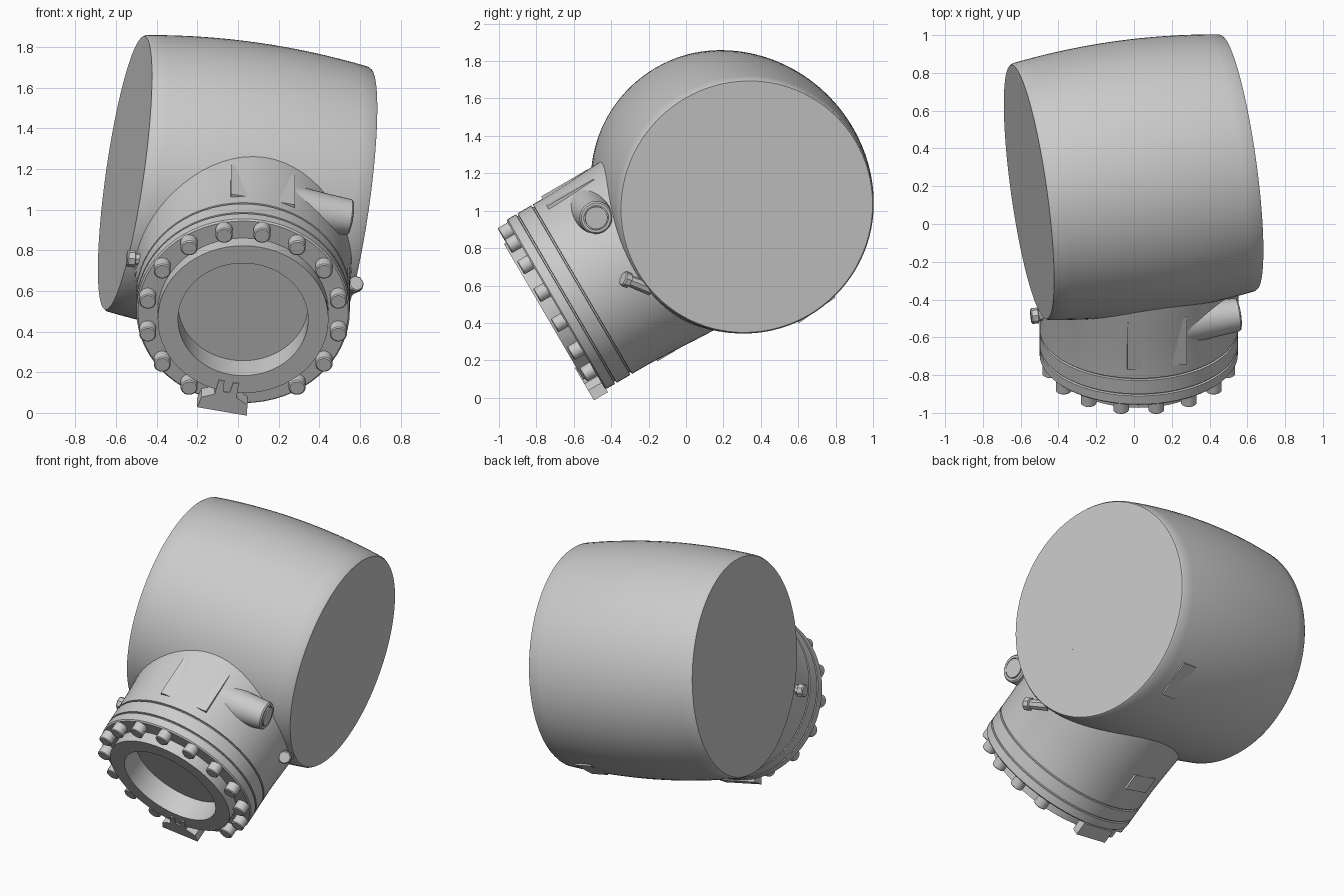
import bpy, bmesh, math
from mathutils import Matrix, Vector

if "Cube" in bpy.data.objects:
    bpy.data.objects.remove(bpy.data.objects["Cube"])

grey = bpy.data.materials.new("plain grey")
grey.use_nodes = True
grey.diffuse_color = (0.6, 0.6, 0.6, 1)
grey.node_tree.nodes["Principled BSDF"].inputs["Base Color"].default_value = (0.6, 0.6, 0.6, 1)


def frame(origin, z_axis, x_hint):
    """Matrix with local z along z_axis and local x near x_hint."""
    z = Vector(z_axis).normalized()
    y = z.cross(Vector(x_hint)).normalized()
    x = y.cross(z)
    m = Matrix((x, y, z)).transposed().to_4x4()
    m.translation = Vector(origin)
    return m


def finish(name, bm, matrix, angle=35):
    bmesh.ops.remove_doubles(bm, verts=bm.verts, dist=1e-5)
    bmesh.ops.recalc_face_normals(bm, faces=bm.faces)
    me = bpy.data.meshes.new(name)
    bm.to_mesh(me)
    bm.free()
    for p in me.polygons:
        p.use_smooth = True
    me.set_sharp_from_angle(angle=math.radians(angle))
    me.materials.append(grey)
    ob = bpy.data.objects.new(name, me)
    ob.matrix_world = matrix
    bpy.context.collection.objects.link(ob)
    return ob


def lathe(name, profile, matrix, steps=64, angle=35):
    """Spin (radius, height) points about local z."""
    bm = bmesh.new()
    vs = [bm.verts.new((r, 0, h)) for r, h in profile]
    es = [bm.edges.new(pair) for pair in zip(vs, vs[1:])]
    bmesh.ops.spin(bm, geom=vs + es, axis=(0, 0, 1), cent=(0, 0, 0),
                   angle=math.tau, steps=steps, use_merge=True)
    return finish(name, bm, matrix, angle)


def prism(name, outline, low, high, matrix):
    """Extrude a flat outline along local z."""
    bm = bmesh.new()
    face = bm.faces.new([bm.verts.new((x, y, low)) for x, y in outline])
    out = bmesh.ops.extrude_face_region(bm, geom=[face])
    tops = [v for v in out["geom"] if isinstance(v, bmesh.types.BMVert)]
    bmesh.ops.translate(bm, verts=tops, vec=(0, 0, high - low))
    return finish(name, bm, matrix, 20)


def rect(w, h):
    return [(-w / 2, -h / 2), (w / 2, -h / 2), (w / 2, h / 2), (-w / 2, h / 2)]


# Barrel: bulged cylinder with two flat parallel ends
AXIS = Vector((0.98, 0.137, -0.14)).normalized()
LENGTH, END_R, BULGE = 1.13, 0.687, 0.04
barrel = frame((-0.556, 0.17, 1.18), AXIS, (0, 1, 0))
side = []
for i in range(17):
    u = i / 16
    side.append((END_R + BULGE * (1 - (2 * u - 1) ** 2), 0.012 + u * (LENGTH - 0.024)))
lathe("barrel", [(0, 0), (END_R - 0.008, 0)] + side + [(END_R - 0.008, LENGTH), (0, LENGTH)],
      barrel, 96)

# Neck: grooved cylinder with a raised front ring and a shallow bore
neck = frame((0.025, -0.394, 0.674), (0, -0.864, -0.505), (1, 0, 0))
R = 0.525
profile = [(0, 0.28), (0.32, 0.28), (0.32, 0.425), (0.42, 0.425), (0.42, 0.35),
           (R - 0.008, 0.35), (R, 0.342)]
for h in (0.285, 0.19):
    profile += [(R, h + 0.006), (R - 0.012, h + 0.004), (R - 0.012, h - 0.004), (R, h - 0.006)]
profile += [(R, 0.08), (R + 0.006, -0.05), (R + 0.013, -0.17), (R + 0.02, -0.32),
            (R + 0.02, -0.5), (0, -0.5)]
lathe("neck", profile, neck)

# Flange bolts: sixteen places, one is taken by the tab
for i in range(16):
    turn = Matrix.Rotation(math.tau * (i + 0.5) / 16, 4, "Z")
    if i == 8:
        continue
    place = neck @ turn @ Matrix.Translation((0, 0.478, 0))
    lathe("flange_bolt", [(0, 0.34), (0.042, 0.34), (0.042, 0.408), (0.036, 0.413), (0, 0.413)],
          place, 16)

# Locking tab: forked wedge at the bottom of the flange
tab = neck @ Matrix.Rotation(math.radians(-11.25), 4, "Z")
prism("locking_tab", [(-0.125, -0.53), (0.125, -0.53), (0.115, -0.47), (0.055, -0.44),
                      (0.05, -0.36), (0.022, -0.36), (0.016, -0.42), (-0.016, -0.42),
                      (-0.022, -0.36), (-0.05, -0.36), (-0.055, -0.44), (-0.115, -0.47)],
      0.345, 0.432, tab)


def neck_pad(name, degrees, height, along, width, length, depth):
    """Flat pad on the neck side, turned about the neck axis from the top."""
    m = neck @ Matrix.Rotation(math.radians(degrees), 4, "Z")
    m = m @ Matrix.Translation((0, height, along)) @ Matrix.Rotation(-math.pi / 2, 4, "X")
    return prism(name, rect(width, length), -depth, 0, m)


neck_pad("top_pad", -11, 0.518, -0.02, 0.32, 0.29, 0.04)
neck_pad("lower_plate", 160, 0.533, -0.02, 0.2, 0.11, 0.012)

# Small plate under the barrel near its end
t = math.radians(-55)
out_dir = Vector((0, math.cos(t), math.sin(t)))
out_dir = (out_dir - AXIS * out_dir.dot(AXIS)).normalized()
spot = barrel.translation + AXIS * (LENGTH - 0.2) + out_dir * 0.711
prism("barrel_plate", rect(0.11, 0.24), -0.01, 0, frame(spot, out_dir, AXIS))

# Side boss: tapered housing with a round plug in its end
boss = frame((0.555, -0.48, 0.962), AXIS, (0, 1, 0))
lathe("side_boss", [(0, -0.32), (0.12, -0.32), (0.098, -0.12), (0.088, -0.008), (0.08, 0),
                    (0.066, 0), (0.066, -0.01), (0.06, -0.01), (0.06, 0.004), (0, 0.004)],
      boss, 32)

# Small fittings on both sides of the neck
for name, spot, axis in (("right_fitting", (-0.475, -0.48, 0.755), (-1, -0.12, 0.08)),
                         ("left_fitting", (0.555, -0.275, 0.615), (0.35, -0.8, 0.3))):
    lathe(name, [(0, -0.1), (0.035, -0.1), (0.03, 0.03), (0.042, 0.034),
                 (0.042, 0.066), (0.036, 0.072), (0, 0.072)],
          frame(spot, axis, (0, 0, 1)), 8, 25)
